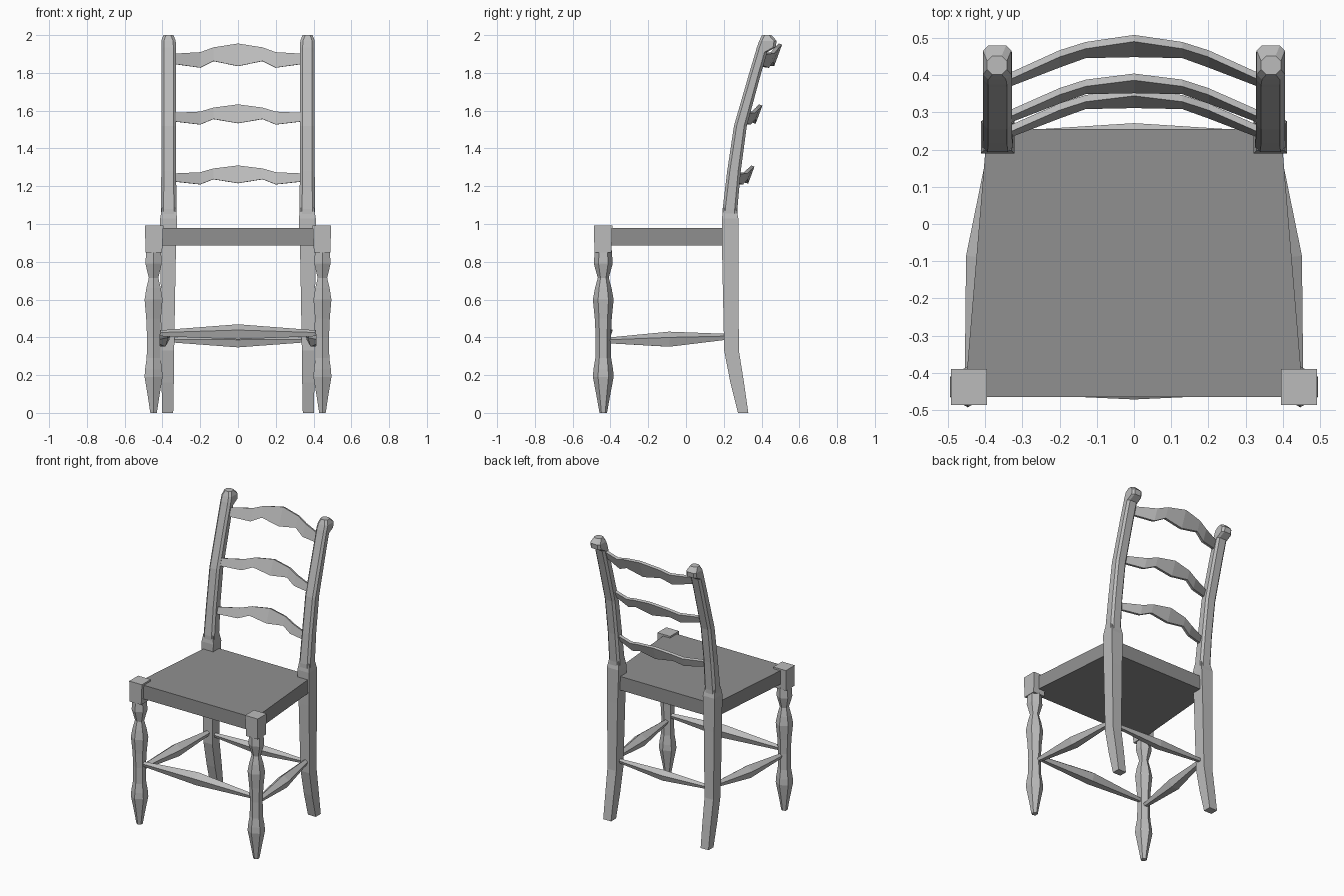
import bpy, bmesh, math
from mathutils import Vector

if "Cube" in bpy.data.objects:
    bpy.data.objects.remove(bpy.data.objects["Cube"])


def material(name, v):
    m = bpy.data.materials.new(name)
    m.diffuse_color = (v, v, v, 1)
    m.use_nodes = True
    m.node_tree.nodes["Principled BSDF"].inputs["Base Color"].default_value = m.diffuse_color
    return m


WOOD = material("light grey wood", 0.50)
SEAT = material("dark grey seat", 0.28)


def loft(name, rings, mat=WOOD, mirror=False):
    """Skin a list of equal-length point rings and cap both ends."""
    bm = bmesh.new()
    vs = [[bm.verts.new(p) for p in ring] for ring in rings]
    n = len(rings[0])
    for a, b in zip(vs, vs[1:]):
        for i in range(n):
            j = (i + 1) % n
            bm.faces.new((a[i], a[j], b[j], b[i]))
    bm.faces.new(vs[0])
    bm.faces.new(vs[-1])
    bmesh.ops.recalc_face_normals(bm, faces=bm.faces)
    me = bpy.data.meshes.new(name)
    bm.to_mesh(me)
    bm.free()
    me.materials.append(mat)
    ob = bpy.data.objects.new(name, me)
    bpy.context.collection.objects.link(ob)
    if mirror:
        ob.modifiers.new("mirror", 'MIRROR').use_axis[0] = True
    return ob


def rect(z, x0, x1, y0, y1):
    return [(x0, y0, z), (x1, y0, z), (x1, y1, z), (x0, y1, z)]


def chamfered(z, x0, x1, y0, y1, c=0.014):
    return [(x0 + c, y0, z), (x1 - c, y0, z), (x1, y0 + c, z), (x1, y1 - c, z),
            (x1 - c, y1, z), (x0 + c, y1, z), (x0, y1 - c, z), (x0, y0 + c, z)]


# Seat
loft("seat", [
    [(-0.455, -0.465, z), (0.455, -0.465, z), (0.395, 0.255, z), (-0.395, 0.255, z)]
    for z in (0.885, 0.98)], SEAT)

# Front legs: square block above a six-sided turning
loft("front_leg_block", [rect(0.85, 0.402, 0.49, -0.485, -0.395),
                         rect(0.992, 0.395, 0.492, -0.487, -0.39)], mirror=True)
turning = [(0, 0.02), (0.08, 0.034), (0.19, 0.055), (0.23, 0.052), (0.29, 0.042),
           (0.40, 0.04), (0.50, 0.045), (0.60, 0.055), (0.66, 0.044), (0.715, 0.029),
           (0.79, 0.05), (0.86, 0.045)]
loft("front_leg_turning", [
    [(0.447 + r * math.sin(k * math.pi / 3), -0.438 + r * math.cos(k * math.pi / 3), z)
     for k in range(6)] for z, r in turning], mirror=True)

# Back legs, splayed at the foot
loft("back_leg", [
    rect(0, 0.343, 0.403, 0.275, 0.33), rect(0.16, 0.34, 0.404, 0.235, 0.307),
    rect(0.33, 0.338, 0.406, 0.202, 0.28), rect(0.80, 0.33, 0.41, 0.192, 0.277),
    rect(1.03, 0.322, 0.412, 0.19, 0.277), rect(1.085, 0.33, 0.403, 0.198, 0.265)], mirror=True)

# Back posts, curving backwards to a small scroll
loft("back_post", [
    chamfered(1.0, 0.325, 0.408, 0.192, 0.272), chamfered(1.08, 0.325, 0.408, 0.194, 0.272),
    chamfered(1.28, 0.328, 0.406, 0.218, 0.29), chamfered(1.52, 0.328, 0.406, 0.254, 0.322),
    chamfered(1.80, 0.328, 0.406, 0.335, 0.398), chamfered(1.91, 0.328, 0.406, 0.368, 0.43),
    chamfered(1.935, 0.328, 0.406, 0.375, 0.475), chamfered(1.97, 0.33, 0.406, 0.388, 0.48),
    chamfered(2.0, 0.342, 0.395, 0.402, 0.452)], mirror=True)

# Ladder slats: wavy outline, bowed and leaning backwards
# half outline: x, depth of bow, bottom and top height offsets
WAVE = [(-0.345, 0.0, 0.02, 0.072), (-0.2, 0.062, 0.0, 0.08), (-0.13, 0.09, 0.034, 0.105),
        (0.0, 0.093, 0.008, 0.125)]
WAVE += [(-x, b, lo, hi) for x, b, lo, hi in reversed(WAVE[:-1])]
for name, z0, y0, h in (("lower_slat", 1.21, 0.228, 0.8), ("middle_slat", 1.527, 0.268, 0.85),
                        ("top_slat", 1.828, 0.365, 1.02)):
    rings = []
    for x, b, lo, hi in WAVE:
        y = y0 + b * 0.9
        zl, zh = z0 + lo * h, z0 + hi * h
        lean = 0.35 * (hi - lo) * h
        rings.append([(x, y, zl), (x, y + 0.018, zl - 0.001),
                      (x, y + lean + 0.018, zh - 0.006), (x, y + lean, zh)])
    loft(name, rings)


# Stretchers: five-sided spindles, thickest in the middle
def stretcher(name, a, b, mid, r0, r1, mirror=False):
    a, b, mid = Vector(a), Vector(b), Vector(mid)
    side = Vector((0, 0, 1)).cross(b - a).normalized()
    stations = [(a, r0), (a.lerp(mid, 0.5), (r0 + r1) / 2), (mid, r1),
                (mid.lerp(b, 0.5), (r0 + r1) / 2), (b, r0)]
    rings = []
    for p, r in stations:
        angles = [k * math.tau / 5 for k in range(5)]
        rings.append([p + side * r * math.sin(t) + Vector((0, 0, r * math.cos(t)))
                      for t in angles])
    loft(name, rings, mirror=mirror)


stretcher("front_stretcher", (-0.43, -0.437, 0.42), (0.43, -0.437, 0.42), (0, -0.43, 0.425), 0.016, 0.044)
stretcher("back_stretcher", (-0.36, 0.235, 0.385), (0.36, 0.235, 0.385), (0, 0.237, 0.376), 0.014, 0.036)
stretcher("side_stretcher", (0.44, -0.42, 0.382), (0.372, 0.23, 0.402), (0.41, -0.09, 0.386), 0.016, 0.044, True)
